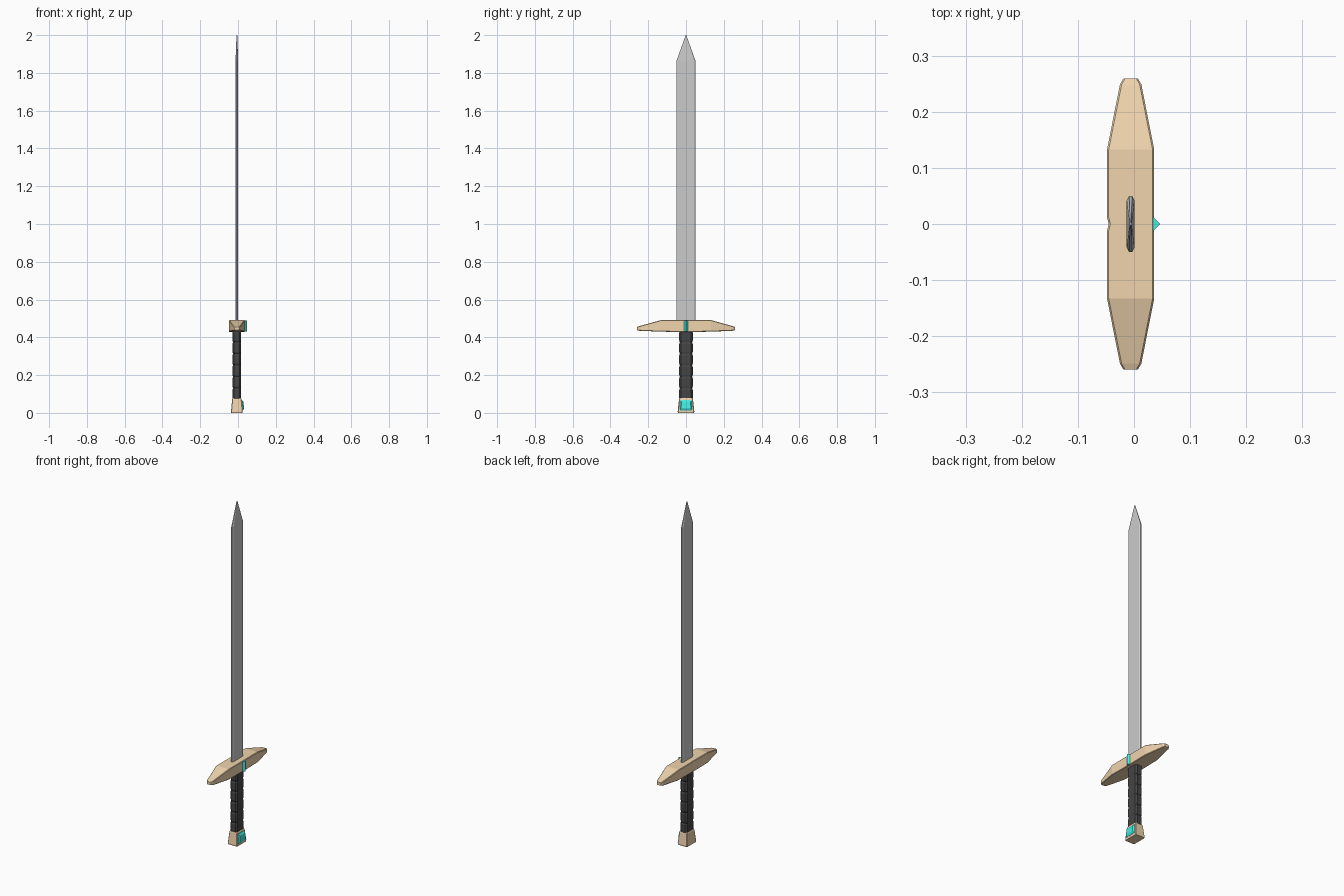
import bpy, bmesh

if "Cube" in bpy.data.objects:
    bpy.data.objects.remove(bpy.data.objects["Cube"])

CX = -0.006  # blade, guard and grip sit slightly behind the gems


def material(name, rgb):
    m = bpy.data.materials.new(name)
    m.diffuse_color = (*rgb, 1)
    m.use_nodes = True
    m.node_tree.nodes["Principled BSDF"].inputs["Base Color"].default_value = m.diffuse_color
    return m


GOLD = material("gold", (0.87, 0.66, 0.42))
DARK = material("dark_grip", (0.06, 0.06, 0.06))
TEAL = material("teal", (0.06, 0.84, 0.77))


def loft(name, rings, mat=None):
    """Skin a list of equal-length rings and cap both ends."""
    bm = bmesh.new()
    loops = [[bm.verts.new(p) for p in r] for r in rings]
    for a, b in zip(loops, loops[1:]):
        for i in range(len(a)):
            j = (i + 1) % len(a)
            bm.faces.new((a[i], a[j], b[j], b[i]))
    bm.faces.new(loops[0])
    bm.faces.new(loops[-1])
    bmesh.ops.remove_doubles(bm, verts=bm.verts, dist=1e-5)
    bmesh.ops.recalc_face_normals(bm, faces=bm.faces)
    me = bpy.data.meshes.new(name)
    bm.to_mesh(me)
    bm.free()
    ob = bpy.data.objects.new(name, me)
    bpy.context.collection.objects.link(ob)
    if mat:
        me.materials.append(mat)
    return ob


def octagon(hx, hy, c):
    """Chamfered rectangle outline."""
    q = [(hx, hy - c), (hx - c, hy)]
    q += [(-x, y) for x, y in reversed(q)]
    return q + [(-x, -y) for x, y in q]


# Blade: flat sides with ground edges, drawn in to a point
def blade_ring(z, w, t):
    e = w * 0.84
    return [(CX + x * t, y, z) for x, y in
            ((1, -e), (1, e), (0.4, w), (-0.4, w), (-1, e), (-1, -e), (-0.4, -w), (0.4, -w))]


loft("blade", [blade_ring(0.44, 0.05, 0.007), blade_ring(1.865, 0.05, 0.007),
               blade_ring(2.0, 0.0015, 0.002)])

# Crossguard: chamfered sections along y, with a shallow notch at the back centre
half = [(0.012, 0.039, 0.491, 0.428), (0.133, 0.042, 0.491, 0.430),
        (0.249, 0.019, 0.459, 0.435), (0.259, 0.013, 0.455, 0.438)]
stations = [(-y, *r) for y, *r in reversed(half)] + half
stations = [(y, 0.042 if abs(y) < 0.02 else hx, zt, zb) for y, hx, zt, zb in stations]
stations.insert(4, (0, 0.042, 0.491, 0.428))
rings = []
for y, hx, zt, zb in stations:
    notch = 0.003 if y == 0 else 0
    ring = octagon(hx, (zt - zb) / 2, 0.003)
    rings.append([(CX + x + (notch if x < 0 else 0), y, (zt + zb) / 2 + z) for x, z in ring])
loft("crossguard", rings, GOLD)

# Guard gem: upright ridged bar
loft("guard_gem", [[(0.033, -0.014, z), (0.047, 0, z), (0.033, 0.014, z), (0.028, 0, z)]
                   for z in (0.43, 0.49)], TEAL)

# Grip: stacked wraps, each bulging in the middle
rings = []
wraps, z0, z1 = 6, 0.07, 0.435
step = (z1 - z0) / wraps
for i in range(wraps):
    for f, s in ((0, 0.91), (0.15, 1), (0.85, 1), (1, 0.91)):
        if i and f == 0:
            continue
        rings.append([(CX + x * s, y * s, z0 + (i + f) * step)
                      for x, y in octagon(0.023, 0.036, 0.009)])
loft("grip", rings, DARK)

# Pommel: tapered block
loft("pommel", [[(CX + x, y, z) for x, y in octagon(hx, hy, 0.003)]
                for z, hx, hy in ((0, 0.030, 0.043), (0.008, 0.031, 0.044),
                                  (0.072, 0.025, 0.037), (0.08, 0.022, 0.034))], GOLD)

# Pommel gem: bevelled plate on the front of the pommel
loft("pommel_gem", [[(x, -a, lo), (x, a, lo), (x + t, b, hi), (x + t, -b, hi)]
                    for x, a, b, lo, hi, t in ((0.015, 0.033, 0.030, 0.013, 0.067, -0.002),
                                               (0.026, 0.033, 0.030, 0.013, 0.067, -0.004),
                                               (0.032, 0.026, 0.024, 0.024, 0.058, -0.003))], TEAL)
